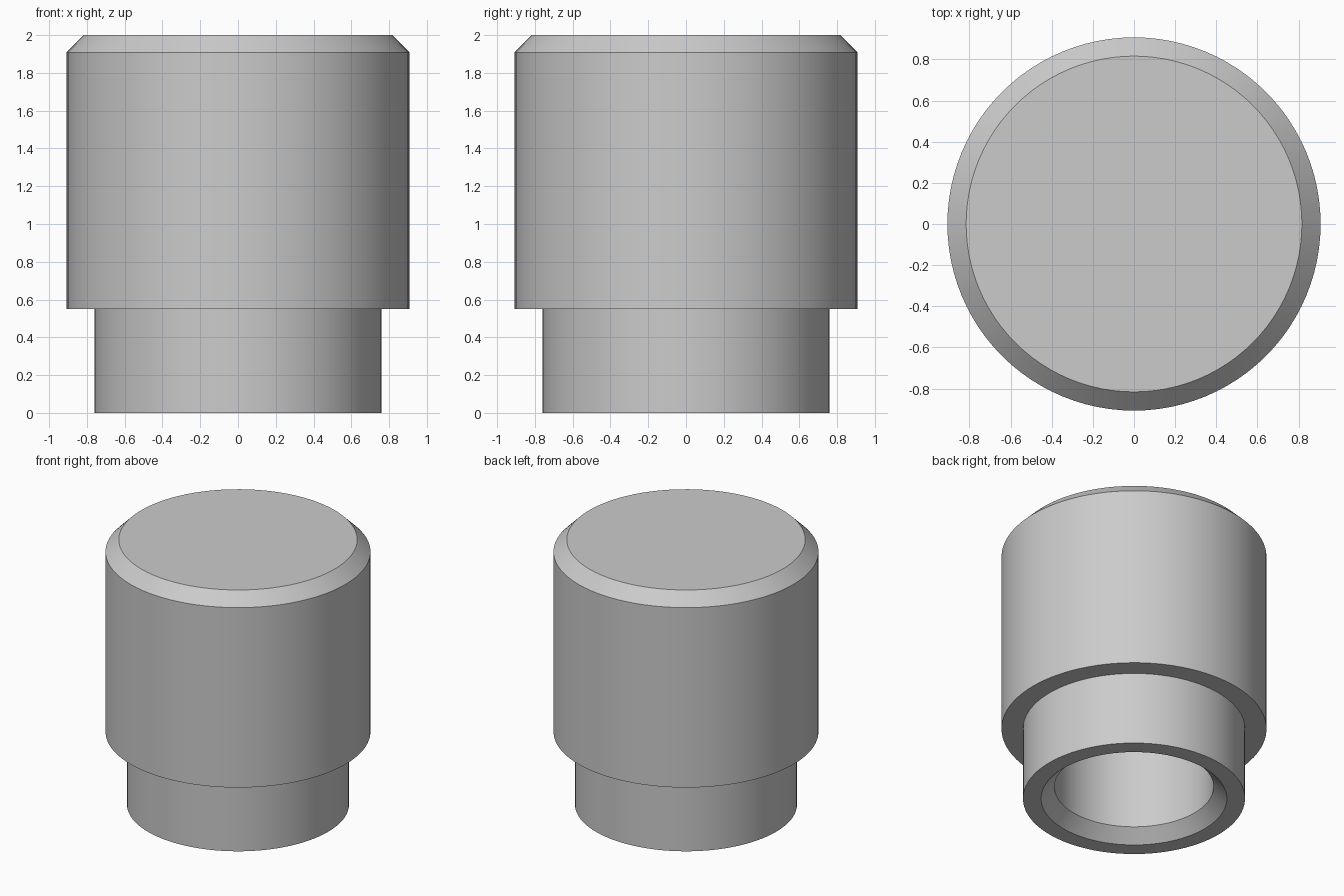
import bpy, bmesh, math

cube = bpy.data.objects.get("Cube")
if cube:
    bpy.data.objects.remove(cube, do_unlink=True)

# Single grey material
grey = bpy.data.materials.new("plain grey")
grey.use_nodes = True
colour = (0.6, 0.6, 0.6, 1)
grey.diffuse_color = colour
grey.node_tree.nodes["Principled BSDF"].inputs["Base Color"].default_value = colour

# Dimensions
HEAD_R, NECK_R, BORE_R = 0.907, 0.76, 0.545
HEIGHT, STEP_Z, BORE_TOP = 2.0, 0.55, 1.45
CHAMFER = 0.091
SEGMENTS = 96

# Half section (radius, height), from the top centre round to the bore end
profile = [
    (0, HEIGHT),
    (HEAD_R - CHAMFER, HEIGHT),
    (HEAD_R, HEIGHT - CHAMFER),
    (HEAD_R, STEP_Z),
    (NECK_R, STEP_Z),
    (NECK_R, 0),
    (BORE_R + CHAMFER, 0),
    (BORE_R, CHAMFER),
    (BORE_R, BORE_TOP),
    (0, BORE_TOP),
]

# Revolve the section into one closed solid
bm = bmesh.new()
verts = [bm.verts.new((r, 0, z)) for r, z in profile]
edges = [bm.edges.new(pair) for pair in zip(verts, verts[1:])]
bmesh.ops.spin(bm, geom=verts + edges, cent=(0, 0, 0), axis=(0, 0, 1),
               angle=math.tau, steps=SEGMENTS, use_merge=False)
bmesh.ops.remove_doubles(bm, verts=bm.verts[:], dist=0.0001)
bmesh.ops.recalc_face_normals(bm, faces=bm.faces[:])

mesh = bpy.data.meshes.new("stepped_cap")
bm.to_mesh(mesh)
bm.free()
mesh.materials.append(grey)
cap = bpy.data.objects.new("stepped_cap", mesh)
bpy.context.collection.objects.link(cap)

# Smooth walls with crisp rims
bpy.ops.object.select_all(action="DESELECT")
cap.select_set(True)
bpy.context.view_layer.objects.active = cap
bpy.ops.object.shade_smooth_by_angle(angle=math.radians(30))
